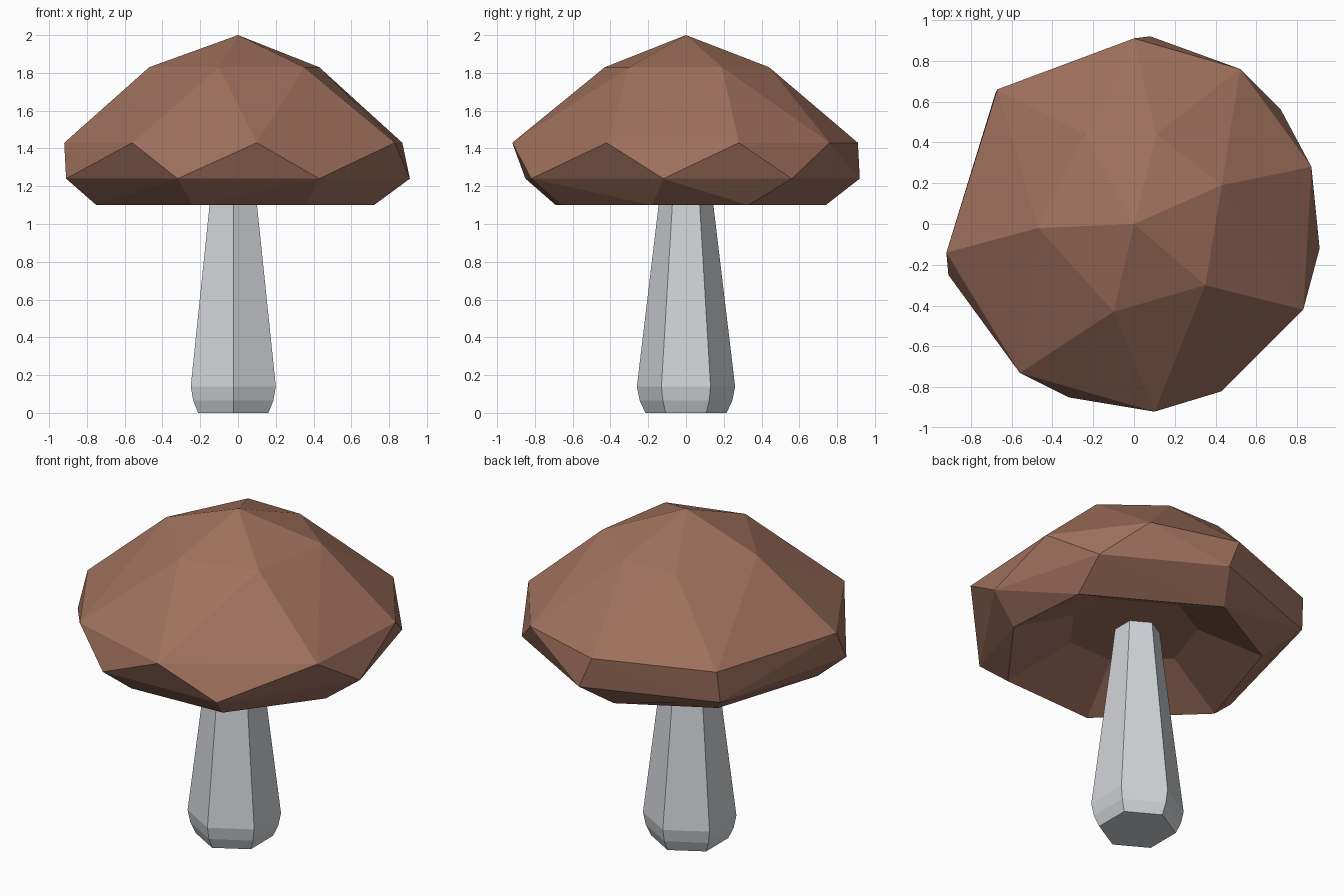
import bpy, bmesh, math

if "Cube" in bpy.data.objects:
    bpy.data.objects.remove(bpy.data.objects["Cube"])


def material(name, colour):
    m = bpy.data.materials.new(name)
    m.diffuse_color = (*colour, 1)
    m.use_nodes = True
    m.node_tree.nodes["Principled BSDF"].inputs["Base Color"].default_value = m.diffuse_color
    return m


def finish(bm, name, mat):
    bmesh.ops.recalc_face_normals(bm, faces=bm.faces)
    mesh = bpy.data.meshes.new(name)
    bm.to_mesh(mesh)
    bm.free()
    mesh.materials.append(mat)
    bpy.context.collection.objects.link(bpy.data.objects.new(name, mesh))


brown = material("cap brown", (0.35, 0.165, 0.11))
grey = material("stem grey", (0.64, 0.66, 0.69))

# Cap: irregular faceted dome, outline rings from the top downwards
crown = [(.43, .19), (.11, .44), (-.24, .44), (-.47, -.02), (-.10, -.43), (.35, -.30)]
shoulder = [(.87, .28), (.52, .76), (0, .91), (-.67, .66),
            (-.92, -.14), (-.56, -.73), (.10, -.92), (.83, -.42)]
edge = [(.91, -.12), (.72, .56), (.08, .92), (-.68, .64),
        (-.91, -.25), (-.32, -.85), (.43, -.82)]
lip = [(.72, -.18), (.68, .33), (-.03, .74), (-.54, .46),
       (-.75, -.20), (-.24, -.69), (.36, -.66)]

bm = bmesh.new()
bm.verts.new((0, 0, 2))
for ring, z in ((crown, 1.83), (shoulder, 1.43), (edge, 1.24)):
    for x, y in ring:
        bm.verts.new((x, y, z))
lip_verts = [bm.verts.new((x, y, 1.10)) for x, y in lip]
bmesh.ops.convex_hull(bm, input=bm.verts[:])

# Open the flat bottom and replace it with the hollow underside
bottom = [f for f in bm.faces if all(v.co.z < 1.12 for v in f.verts)]
bmesh.ops.delete(bm, geom=bottom, context='FACES')
inner = [bm.verts.new((x * .5, y * .5, 1.27)) for x, y in lip]
n = len(lip)
for i in range(n):
    j = (i + 1) % n
    bm.faces.new((lip_verts[i], lip_verts[j], inner[j], inner[i]))
bm.faces.new(inner)
finish(bm, "cap", brown)

# Stem: six-sided tapered column with a rounded foot
bm = bmesh.new()
rings = []
for r, z in ((.215, 0), (.245, .065), (.26, .14), (.145, 1.10), (.125, 1.28)):
    rings.append([bm.verts.new((-.025 + r * math.cos(a), r * math.sin(a), z))
                  for a in (math.radians(30 + 60 * k) for k in range(6))])
for low, high in zip(rings, rings[1:]):
    for i in range(6):
        j = (i + 1) % 6
        bm.faces.new((low[i], low[j], high[j], high[i]))
bm.faces.new(rings[0])
bm.faces.new(rings[-1])
finish(bm, "stem", grey)
